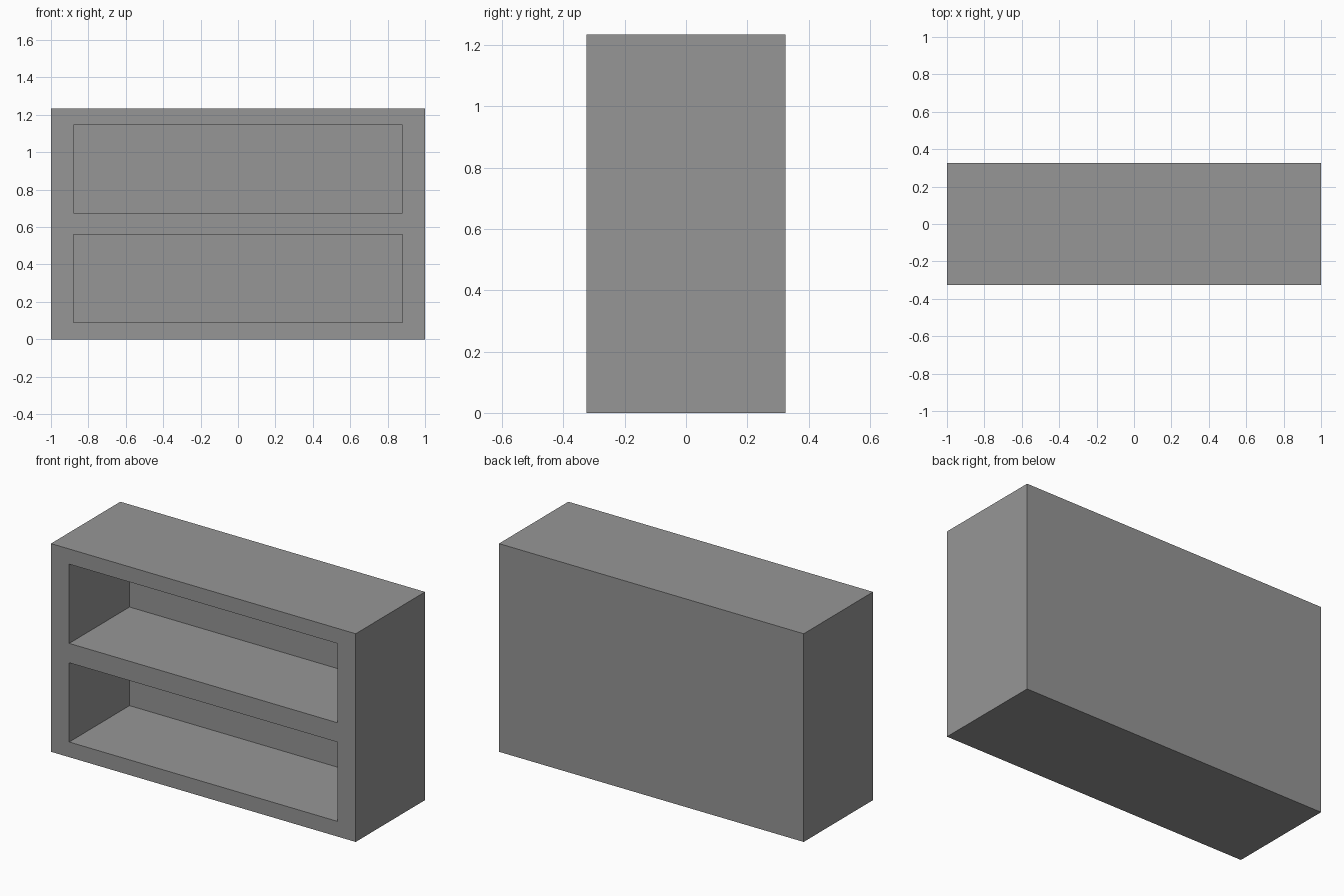
import bpy

if "Cube" in bpy.data.objects:
    bpy.data.objects.remove(bpy.data.objects["Cube"], do_unlink=True)

WIDTH, DEPTH, HEIGHT = 2.0, 0.65, 1.235
SIDE, RAIL, BACK = 0.12, 0.09, 0.085   # wall thicknesses
BAY_HEIGHT = 0.47

grey = bpy.data.materials.new("plain grey")
grey.use_nodes = True
color = (0.305, 0.305, 0.305, 1.0)
grey.diffuse_color = color
grey.node_tree.nodes["Principled BSDF"].inputs["Base Color"].default_value = color


def box(name, low, high):
    """Box spanning two opposite corners."""
    center = [(a + b) / 2 for a, b in zip(low, high)]
    bpy.ops.mesh.primitive_cube_add(size=1, location=center)
    obj = bpy.context.object
    obj.name = name
    obj.scale = [b - a for a, b in zip(low, high)]
    bpy.ops.object.transform_apply(location=True, rotation=False, scale=True)
    obj.data.materials.append(grey)
    return obj


# Solid cabinet body
cabinet = box("shelf_cabinet", (-WIDTH / 2, -DEPTH / 2, 0),
              (WIDTH / 2, DEPTH / 2, HEIGHT))

# Two open bays hollowed out from the front
inner = WIDTH / 2 - SIDE
for name, bottom in (("lower_bay", RAIL), ("upper_bay", HEIGHT - RAIL - BAY_HEIGHT)):
    cutter = box(name + "_cutter", (-inner, -DEPTH, bottom),
                 (inner, DEPTH / 2 - BACK, bottom + BAY_HEIGHT))
    cutter.hide_render = True
    cut = cabinet.modifiers.new(name, "BOOLEAN")
    cut.operation = "DIFFERENCE"
    cut.solver = "EXACT"
    cut.object = cutter
    bpy.context.view_layer.objects.active = cabinet
    bpy.ops.object.modifier_apply(modifier=cut.name)
    bpy.data.objects.remove(cutter, do_unlink=True)
